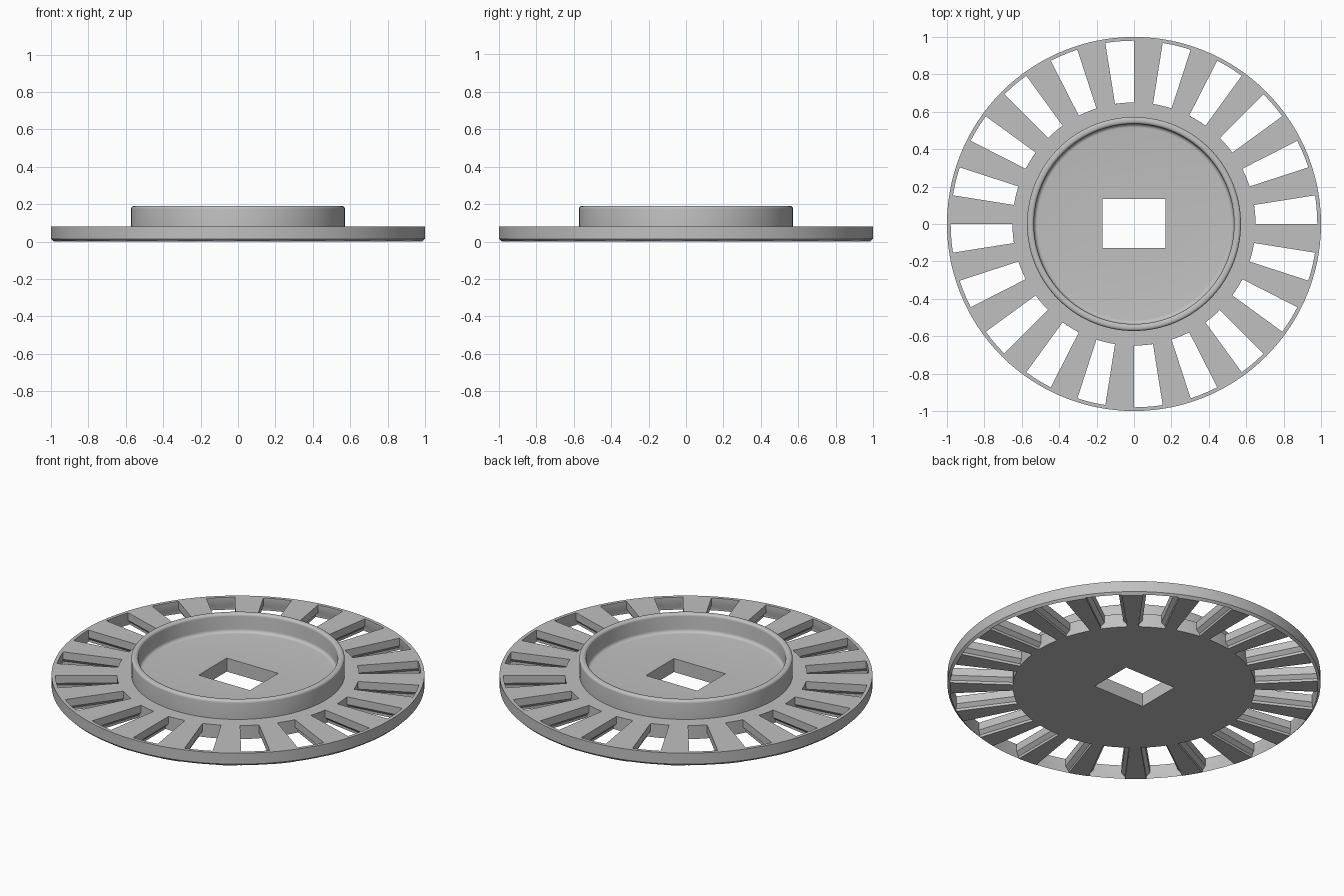
import bpy, bmesh, math

cube = bpy.data.objects.get("Cube")
if cube:
    bpy.data.objects.remove(cube, do_unlink=True)

grey = bpy.data.materials.new("plain_grey")
grey.use_nodes = True
COLOUR = (0.53, 0.53, 0.53, 1)
grey.diffuse_color = COLOUR
grey.node_tree.nodes["Principled BSDF"].inputs["Base Color"].default_value = COLOUR

SEGMENTS = 120
SLOTS = 20
SLOT_ARC = math.radians(9)


def make_object(name, bm):
    bmesh.ops.recalc_face_normals(bm, faces=bm.faces)
    mesh = bpy.data.meshes.new(name)
    bm.to_mesh(mesh)
    bm.free()
    mesh.materials.append(grey)
    obj = bpy.data.objects.new(name, mesh)
    bpy.context.collection.objects.link(obj)
    return obj


def arc(cx, cz, r, start, end, steps=5):
    angles = [math.radians(start + (end - start) * i / steps) for i in range(steps + 1)]
    return [(cx + r * math.cos(a), cz + r * math.sin(a)) for a in angles]


def lathe(name, profile):
    bm = bmesh.new()
    verts = [bm.verts.new((r, 0, z)) for r, z in profile]
    edges = [bm.edges.new(pair) for pair in zip(verts, verts[1:])]
    bmesh.ops.spin(bm, geom=verts + edges, cent=(0, 0, 0), axis=(0, 0, 1),
                   angle=math.tau, steps=SEGMENTS, use_duplicate=False)
    bmesh.ops.remove_doubles(bm, verts=bm.verts, dist=1e-5)
    return make_object(name, bm)


def loft(bm, layers):
    """Closed solid through matching loops of points."""
    loops = [[bm.verts.new(p) for p in layer] for layer in layers]
    n = len(loops[0])
    for low, high in zip(loops, loops[1:]):
        for i in range(n):
            j = (i + 1) % n
            bm.faces.new((low[i], low[j], high[j], high[i]))
    bm.faces.new(loops[0][::-1])
    bm.faces.new(loops[-1])


def slot_loop(start, z, flare):
    """Wedge outline whose sides and outer end widen by the flare."""
    points = []
    for r, side in ((0.65, 0), (0.98 + flare * 0.4, 1)):
        spread = flare / r
        a0, a1 = start - spread, start + SLOT_ARC + spread
        row = [(r, a0 + (a1 - a0) * i / 3) for i in range(4)]
        points += row[::-1] if side else row
    return [(r * math.cos(a), r * math.sin(a), z) for r, a in points]


# Flat disc with a raised, rounded and filleted ring
disc = lathe("slotted_disc",
             [(0, 0), (0.985, 0), (1, 0.015), (1, 0.08), (0.572, 0.08)]
             + arc(0.557, 0.175, 0.015, 0, 90)
             + arc(0.55, 0.175, 0.015, 90, 180)
             + arc(0.515, 0.10, 0.02, 0, -90)
             + [(0, 0.08)])

# Slots flaring toward the underside, and the rectangular centre hole
bm = bmesh.new()
for k in range(SLOTS):
    start = math.tau * k / SLOTS
    loft(bm, [slot_loop(start, z, f) for z, f in ((-0.02, 0.02), (0.015, 0.02), (0.035, 0), (0.2, 0))])
corners = ((-0.168, -0.128), (0.168, -0.128), (0.168, 0.135), (-0.168, 0.135))
loft(bm, [[(x, y, z) for x, y in corners] for z in (-0.05, 0.3)])
cutter = make_object("slot_cutter", bm)
cutter.hide_render = True

cut = disc.modifiers.new("slots", "BOOLEAN")
cut.operation = "DIFFERENCE"
cut.solver = "EXACT"
cut.object = cutter

bpy.ops.object.select_all(action="DESELECT")
disc.select_set(True)
bpy.context.view_layer.objects.active = disc
bpy.ops.object.modifier_apply(modifier=cut.name)
bpy.data.objects.remove(cutter, do_unlink=True)
bpy.ops.object.shade_smooth_by_angle(angle=math.radians(30))
